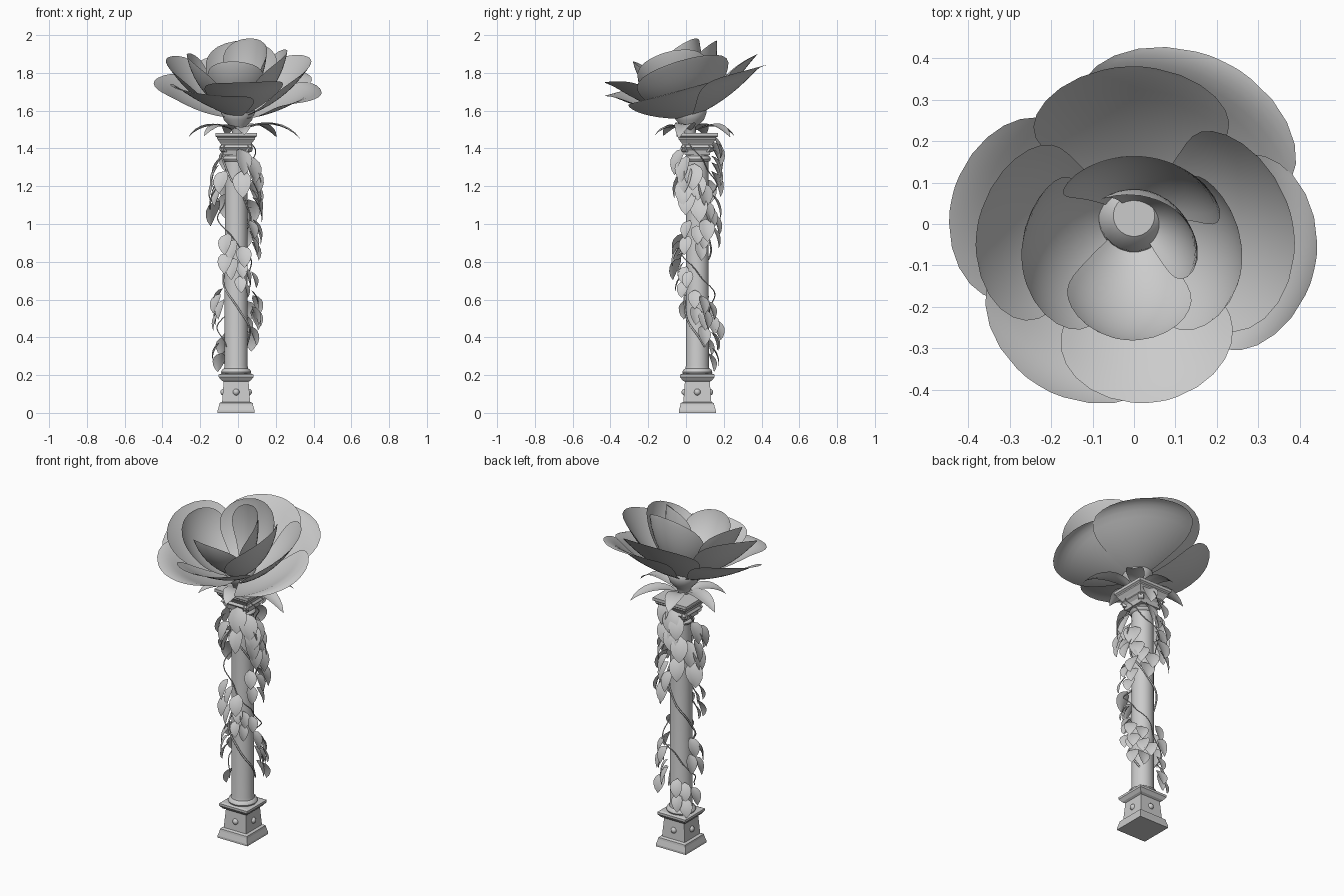
import bpy, bmesh, math, random
from math import sin, cos, pi, radians
from mathutils import Vector, Matrix

random.seed(4)
if "Cube" in bpy.data.objects:
    bpy.data.objects.remove(bpy.data.objects["Cube"])

stone = bpy.data.materials.new("plain_grey")
stone.use_nodes = True
GREY = (0.6, 0.6, 0.6, 1)
stone.diffuse_color = GREY
stone.node_tree.nodes["Principled BSDF"].inputs["Base Color"].default_value = GREY
CENTRE = Vector((-0.01, 0.06, 0))


def finish(name, bm, angle=None):
    mesh = bpy.data.meshes.new(name)
    bm.to_mesh(mesh)
    bm.free()
    mesh.materials.append(stone)
    ob = bpy.data.objects.new(name, mesh)
    bpy.context.collection.objects.link(ob)
    if angle:
        bpy.ops.object.select_all(action='DESELECT')
        ob.select_set(True)
        bpy.context.view_layer.objects.active = ob
        bpy.ops.object.shade_smooth_by_angle(angle=radians(angle))
    return ob


def lathe(name, profile, sides, centre=CENTRE):
    """Turn (radius, z) points; four sides makes a square with that half width."""
    bm = bmesh.new()
    square = sides == 4
    rings = []
    for r, z in profile:
        r *= math.sqrt(2) if square else 1
        rings.append([bm.verts.new(centre + Vector((r * cos(a), r * sin(a), z)))
                      for a in (2 * pi * (i + 0.5) / sides for i in range(sides))])
    for lo, hi in zip(rings, rings[1:]):
        for i in range(sides):
            j = (i + 1) % sides
            bm.faces.new((lo[i], lo[j], hi[j], hi[i]))
    bm.faces.new(rings[0][::-1])
    bm.faces.new(rings[-1])
    return finish(name, bm, None if square else 40)


def grid_faces(bm, rows):
    for a, b in zip(rows, rows[1:]):
        for i in range(len(a) - 1):
            bm.faces.new((a[i], a[i + 1], b[i + 1], b[i]))


def blade(bm, base, yaw, length, width, start, end, roll=0.0, steps=8):
    """Pointed leaf whose slope runs from start to end degrees."""
    out = Vector((cos(yaw), sin(yaw), 0))
    p, rows = Vector(base), []
    for k in range(steps + 1):
        t = k / steps
        e = radians(start + (end - start) * t)
        along = out * cos(e) + Vector((0, 0, sin(e)))
        side = Matrix.Rotation(roll, 3, along) @ Vector((-sin(yaw), cos(yaw), 0))
        normal = side.cross(along)
        w = width / 2 * (sin(pi * t ** 0.8) ** 0.8 if 0 < k < steps else 0.02)
        rows.append([bm.verts.new(p + side * w * u - normal * w * 0.2 * abs(u))
                     for u in (-1, -0.5, 0, 0.5, 1)])
        p = p + along * length / steps
    grid_faces(bm, rows)


# Pedestal, shaft and capital
lathe("pedestal", [(.098, 0), (.098, .012), (.09, .04), (.088, .052), (.074, .058), (.066, .165),
                   (.078, .172), (.092, .19), (.092, .203), (.078, .208)], 4)
lathe("shaft", [(.075, .205), (.08, .216), (.075, .228), (.064, .235), (.061, .25),
                (.06, 1.33), (.068, 1.335), (.072, 1.345), (.068, 1.355),
                (.06, 1.36), (.062, 1.38), (.078, 1.42)], 32)
lathe("capital", [(.066, 1.365), (.072, 1.39), (.086, 1.405), (.078, 1.418), (.085, 1.43),
                  (.1, 1.45), (.1, 1.458), (.11, 1.465), (.11, 1.482)], 4)

# Round studs on the pedestal faces and scrolls on the capital corners
bm = bmesh.new()
for i in range(4):
    a = i * pi / 2
    bmesh.ops.create_uvsphere(bm, u_segments=14, v_segments=8, radius=0.018,
        matrix=Matrix.Translation(CENTRE + Vector((.066 * cos(a), .066 * sin(a), .11))))
finish("pedestal_studs", bm, 60)
bm = bmesh.new()
for i in range(4):
    a = pi / 4 + i * pi / 2
    bmesh.ops.create_cone(bm, cap_ends=True, segments=16, radius1=.02, radius2=.02, depth=.03,
        matrix=Matrix.Translation(CENTRE + Vector((.09 * cos(a), .09 * sin(a), 1.4)))
        @ Matrix.Rotation(a, 4, 'Z') @ Matrix.Rotation(pi / 2, 4, 'X'))
finish("capital_scrolls", bm, 40)

# Flower base
lathe("flower_base", [(.03, 1.475), (.035, 1.5), (.045, 1.52), (.075, 1.55), (.09, 1.59),
                      (.085, 1.62), (.05, 1.65)], 24, Vector((0, .02, 0)))
bm = bmesh.new()
for yaw, length in ((-12, .33), (45, .28), (105, .22), (165, .26), (220, .22), (280, .18)):
    y = radians(yaw)
    blade(bm, (.03 * cos(y), .03 + .03 * sin(y), 1.495), y, length, .1, 25, -50)
finish("sepals", bm, 60)

# Petals: tip position, half width in degrees, control reach, control rise, rim droop
PETALS = {
    "outer_back_right": ((.22, .39, 1.89), 50, .6, .3, .06),
    "outer_back": ((-.01, .38, 1.92), 46, .65, .4, .02),
    "outer_left": ((-.44, .06, 1.79), 44, .6, .25, .03),
    "middle_left": ((-.38, -.02, 1.88), 48, .7, .3, .01),
    "outer_right": ((.435, -.11, 1.74), 48, .6, .15, .06),
    "middle_right": ((.385, -.01, 1.88), 56, .7, .3, .01),
    "outer_front_left": ((-.23, -.39, 1.73), 50, .6, .3, .04),
    "outer_front": ((.05, -.43, 1.77), 46, .6, .3, .02),
    "inner_left": ((-.27, -.1, 1.89), 56, .85, .35, 0),
    "inner_right": ((.26, -.1, 1.91), 60, .85, .35, 0),
    "inner_back": ((.04, .16, 1.97), 70, 1.1, .4, 0),
    "inner_front": ((-.02, -.28, 1.86), 52, .85, .35, 0),
    "heart_back": ((.09, .04, 1.98), 85, 1.5, .45, 0),
}
BASE = Vector((0, .02, 1.56))
AXIS = Vector((0, -.27, 1)).normalized()


def petal(name, tip, half, reach, rise, droop, nu=16, nv=14):
    d = Vector(tip) - BASE
    ctrl = Vector((d.x * reach, d.y * reach, d.z * rise))
    bm, rows = bmesh.new(), []
    for k in range(nv + 1):
        v = 0.06 + 0.94 * sin(k / nv * pi / 2)
        mid = ctrl * 2 * v * (1 - v) + d * v * v
        mid.z -= droop * max(0, (v - .75) / .25) ** 2
        e = max(0, (v - .5) / .5)
        w = radians(half) * max(.01, 1 - e ** 2.8) ** .5
        rows.append([bm.verts.new(BASE + Matrix.Rotation(w * (2 * i / nu - 1), 3, AXIS) @ mid)
                     for i in range(nu + 1)])
    grid_faces(bm, rows)
    finish(name + "_petal", bm, 80)


for name, spec in PETALS.items():
    petal(name, *spec)


# Vines winding down the shaft
def vine(name, phase, top, bottom, radius, wobble, thick):
    curve = bpy.data.curves.new(name, 'CURVE')
    curve.dimensions = '3D'
    curve.bevel_depth = thick
    curve.bevel_resolution = 1
    line = curve.splines.new('POLY')
    n = 70
    line.points.add(n)
    for i, pt in enumerate(line.points):
        z = top + (bottom - top) * i / n
        a = radians(phase) + (1.2 - z) / .63 * 2 * pi
        r = radius + wobble * sin(z * 17) ** 2
        pt.co = (CENTRE.x + r * cos(a), CENTRE.y + r * sin(a), z, 1)
    curve.materials.append(stone)
    bpy.context.collection.objects.link(bpy.data.objects.new(name, curve))


vine("main_vine", -90, 1.47, .35, .066, .012, .005)
vine("thin_vine", 100, 1.47, .35, .07, .035, .003)

# Hanging leaf clusters: angle round the shaft, top height, size
CLUSTERS = [(-40, 1.4, 1.35), (-5, 1.3, 1.3), (95, 1.47, 1.2), (150, 1.28, 1.3), (200, 1.35, 1.15),
            (55, 1.13, 1.15), (0, 1.02, .95), (-100, .95, 1.1), (-55, .8, .85),
            (185, .66, 1), (20, .65, .95), (50, .55, 1), (140, .43, .95)]
bm = bmesh.new()
for angle, top, size in CLUSTERS:
    a = radians(angle)
    for k in range(5):
        b = a + (k % 3 - 1) * .45 + random.uniform(-.1, .1)
        r = random.uniform(.07, .095)
        z = top - .03 * size * k
        blade(bm, CENTRE + Vector((r * cos(b), r * sin(b), z)), b + random.uniform(-.3, .3),
              .115 * size, .075 * size, -50, -95, random.uniform(-.4, .4), 6)
finish("vine_leaves", bm, 60)
